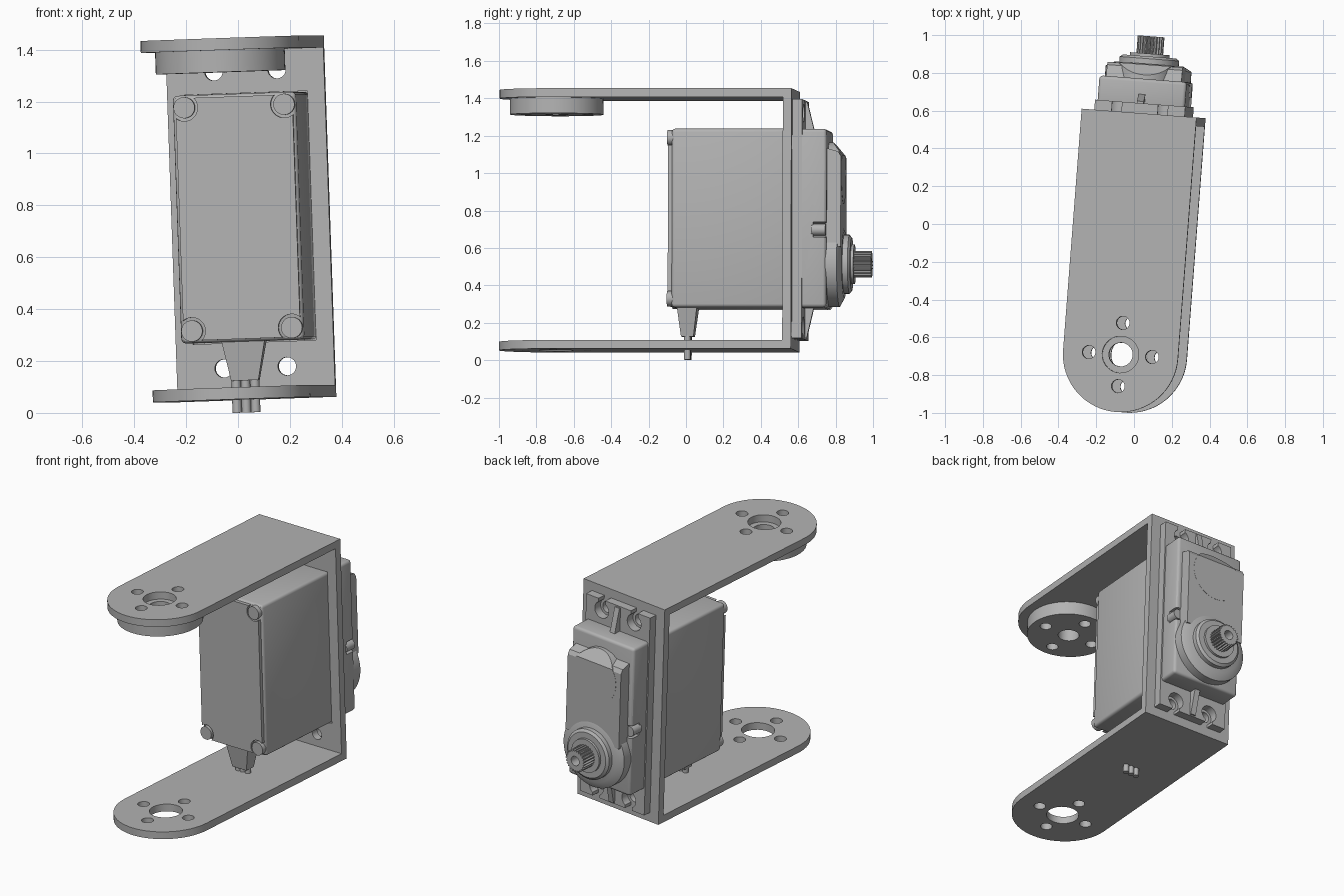
import bpy, bmesh, math
from mathutils import Matrix, Vector

if "Cube" in bpy.data.objects:
    bpy.data.objects.remove(bpy.data.objects["Cube"])

# Whole assembly leans slightly: roll about its long axis, then yaw
MID = 0.7475
POSE = (Matrix.Translation((0.006, 0, 0)) @ Matrix.Rotation(math.radians(-4.4), 4, 'Z')
        @ Matrix.Translation((0, 0, MID)) @ Matrix.Rotation(math.radians(-2), 4, 'Y')
        @ Matrix.Translation((0, 0, -MID)))

grey = bpy.data.materials.new("plain_grey")
grey.diffuse_color = (0.45, 0.45, 0.45, 1)
grey.use_nodes = True
grey.node_tree.nodes["Principled BSDF"].inputs["Base Color"].default_value = grey.diffuse_color
parts = []


def prism(name, pts, axis, a, b, taper=1.0, bevel=0.0, keep=True):
    """Extrude a 2D outline along an axis from a to b, optionally tapered."""
    cx = (min(p[0] for p in pts) + max(p[0] for p in pts)) / 2
    cy = (min(p[1] for p in pts) + max(p[1] for p in pts)) / 2

    def place(p, q, t):
        return {'x': (t, p, q), 'y': (p, t, q), 'z': (p, q, t)}[axis]
    bm = bmesh.new()
    lo = [bm.verts.new(place(p, q, a)) for p, q in pts]
    hi = [bm.verts.new(place(cx + (p - cx) * taper, cy + (q - cy) * taper, b)) for p, q in pts]
    bm.faces.new(lo)
    bm.faces.new(hi)
    n = len(pts)
    for i in range(n):
        j = (i + 1) % n
        bm.faces.new((lo[i], lo[j], hi[j], hi[i]))
    bmesh.ops.recalc_face_normals(bm, faces=bm.faces)
    if bevel:
        bmesh.ops.bevel(bm, geom=bm.edges[:], offset=bevel, segments=3, profile=0.5, affect='EDGES')
    me = bpy.data.meshes.new(name)
    bm.to_mesh(me)
    bm.free()
    ob = bpy.data.objects.new(name, me)
    bpy.context.collection.objects.link(ob)
    ob.matrix_world = POSE
    me.materials.append(grey)
    if keep:
        parts.append(ob)
    return ob


def rect(p0, p1, q0, q1):
    return [(p0, q0), (p1, q0), (p1, q1), (p0, q1)]


def circle(cx, cy, r, n=40):
    return [(cx + r * math.cos(2 * math.pi * i / n), cy + r * math.sin(2 * math.pi * i / n))
            for i in range(n)]


def cut(ob, *cutters):
    """Subtract cutters and remove them."""
    bpy.context.view_layer.objects.active = ob
    for c in cutters:
        c.hide_render = True
        m = ob.modifiers.new("cut", 'BOOLEAN')
        m.operation, m.solver, m.object = 'DIFFERENCE', 'EXACT', c
        bpy.ops.object.modifier_apply(modifier=m.name)
        bpy.data.objects.remove(c)


def hole(axis, cx, cy, r, a, b):
    return prism("cutter", circle(cx, cy, r, 28), axis, a, b, keep=False)


# Bracket: two round-ended arms joined by a back plate
W, ARM, BACK, T, Z0, Z1 = 0.305, -0.695, 0.587, 0.046, 0.051, 1.444
arm_outline = [(W, BACK), (-W, BACK)] + [
    (-W * math.cos(math.pi * i / 32), ARM - W * math.sin(math.pi * i / 32)) for i in range(33)]
BOLTS = [(0.168, ARM), (-0.168, ARM), (0, ARM + 0.168), (0, ARM - 0.168)]
for name, z in (("bracket_lower_arm", Z0), ("bracket_upper_arm", Z1 - T)):
    arm = prism(name, arm_outline, 'z', z, z + T)
    cut(arm, hole('z', 0, ARM, 0.097, z - 0.1, z + 0.2),
        *[hole('z', u, v, 0.035, z - 0.1, z + 0.2) for u, v in BOLTS])

# Bearing boss below the upper arm
boss = prism("bearing_boss", circle(0, ARM, 0.25, 64), 'z', 1.313, Z1 - T)
cut(boss, hole('z', 0, ARM, 0.063, 1.2, 1.5),
    *[hole('z', u, v, 0.035, 1.2, 1.5) for u, v in BOLTS])

MOUNTS = [(u, z) for u in (-0.122, 0.122) for z in (0.175, 1.32)]
plate = prism("bracket_back_plate", rect(-W, W, Z0 + T, Z1 - T), 'y', BACK - T, BACK)
cut(plate, prism("cutter", rect(-0.238, 0.238, 0.272, 1.233), 'y', 0.4, 0.7, keep=False),
    *[hole('y', u, z, 0.035, 0.4, 0.7) for u, z in MOUNTS])

# Motor case, front lid and corner screws
B0, B1 = 0.275, 1.23
prism("motor_case", rect(-0.238, 0.238, B0, B1), 'y', -0.06, 0.6, bevel=0.018)
SCREWS = [(u, z) for u in (-0.193, 0.193) for z in (0.322, 1.183)]
lid = prism("motor_lid", rect(-0.226, 0.226, B0 + 0.01, B1 - 0.01), 'y', -0.08, -0.04)
cut(lid, *[hole('y', u, z, 0.052, -0.2, -0.058) for u, z in SCREWS])
for u, z in SCREWS:
    prism("lid_screw", circle(u, z, 0.041, 24), 'y', -0.085, -0.05)

# Mounting flange with open screw slots
flange = prism("mounting_flange", rect(-0.24, 0.24, 0.11, 1.388), 'y', BACK, 0.64)
for u, z in MOUNTS:
    end = (0.0, z) if z < MID else (z, 1.5)
    cut(flange, hole('y', u, z, 0.052, 0.5, 0.7),
        prism("cutter", rect(u - 0.026, u + 0.026, *end), 'y', 0.5, 0.7, keep=False))

# Gussets bracing the flange
prism("upper_gusset", [(0.63, 1.38), (0.65, 1.38), (0.69, 1.22), (0.63, 1.22)], 'x', -0.018, 0.018)
prism("lower_gusset", [(0.63, 0.118), (0.65, 0.118), (0.69, 0.29), (0.63, 0.29)], 'x', -0.018, 0.018)

# Gearbox case behind the flange, notched at the side screws
gear_case = prism("gearbox_case", rect(-0.232, 0.232, B0, B1), 'y', 0.6, 0.77, bevel=0.018)
for s in (-1, 1):
    cut(gear_case, hole('y', s * 0.22, 0.69, 0.042, 0.7, 0.9))
    prism("gearbox_screw", circle(s * 0.212, 0.69, 0.032, 20), 'y', 0.69, 0.765)

# Raised gear cover with a round, sloped upper end
prism("gear_cover", [(0.76, 0.6), (0.845, 0.6), (0.845, 1.085), (0.83, 1.11), (0.76, 1.13)], 'x', -0.2, 0.2)
dome = prism("gear_cover_round_end", circle(0, 1.0, 0.165, 48), 'y', 0.76, 0.846)
cut(dome, prism("cutter", [(0.779, 1.18), (0.865, 1.07), (0.95, 1.07), (0.95, 1.3), (0.779, 1.3)],
                'x', -0.3, 0.3, keep=False))

# Output housing: stepped round collars
AX = 0.5125
prism("output_housing", circle(0, AX, 0.228, 64), 'y', 0.75, 0.825)
prism("output_housing_cone", circle(0, AX, 0.228, 64), 'y', 0.825, 0.85, taper=0.8)
prism("output_collar", circle(0, AX, 0.158, 48), 'y', 0.83, 0.878)
prism("output_collar_bevel", circle(0, AX, 0.158, 48), 'y', 0.878, 0.89, taper=0.9)
prism("output_bearing", circle(0, AX, 0.105, 40), 'y', 0.88, 0.905)

# Splined output shaft with a screw bore
TEETH = 24
spline = []
for i in range(TEETH * 4):
    r = 0.071 if i % 4 < 2 else 0.061
    t = 2 * math.pi * i / (TEETH * 4)
    spline.append((r * math.cos(t), AX + r * math.sin(t)))
shaft = prism("output_shaft", spline, 'y', 0.89, 0.997)
cut(shaft, hole('y', 0, AX, 0.03, 0.93, 1.1))

# Cable strain relief and three wires
prism("strain_relief", rect(-0.085, 0.085, -0.042, 0.066), 'z', 0.285, 0.125, taper=0.62)
for u in (-0.036, 0, 0.036):
    prism("wire", circle(u, 0.012, 0.018, 16), 'z', 0.001, 0.14)

# Smooth curved surfaces, keep edges sharp
bpy.ops.object.select_all(action='DESELECT')
for ob in parts:
    ob.select_set(True)
bpy.context.view_layer.objects.active = parts[0]
bpy.ops.object.shade_smooth_by_angle(angle=math.radians(30))
